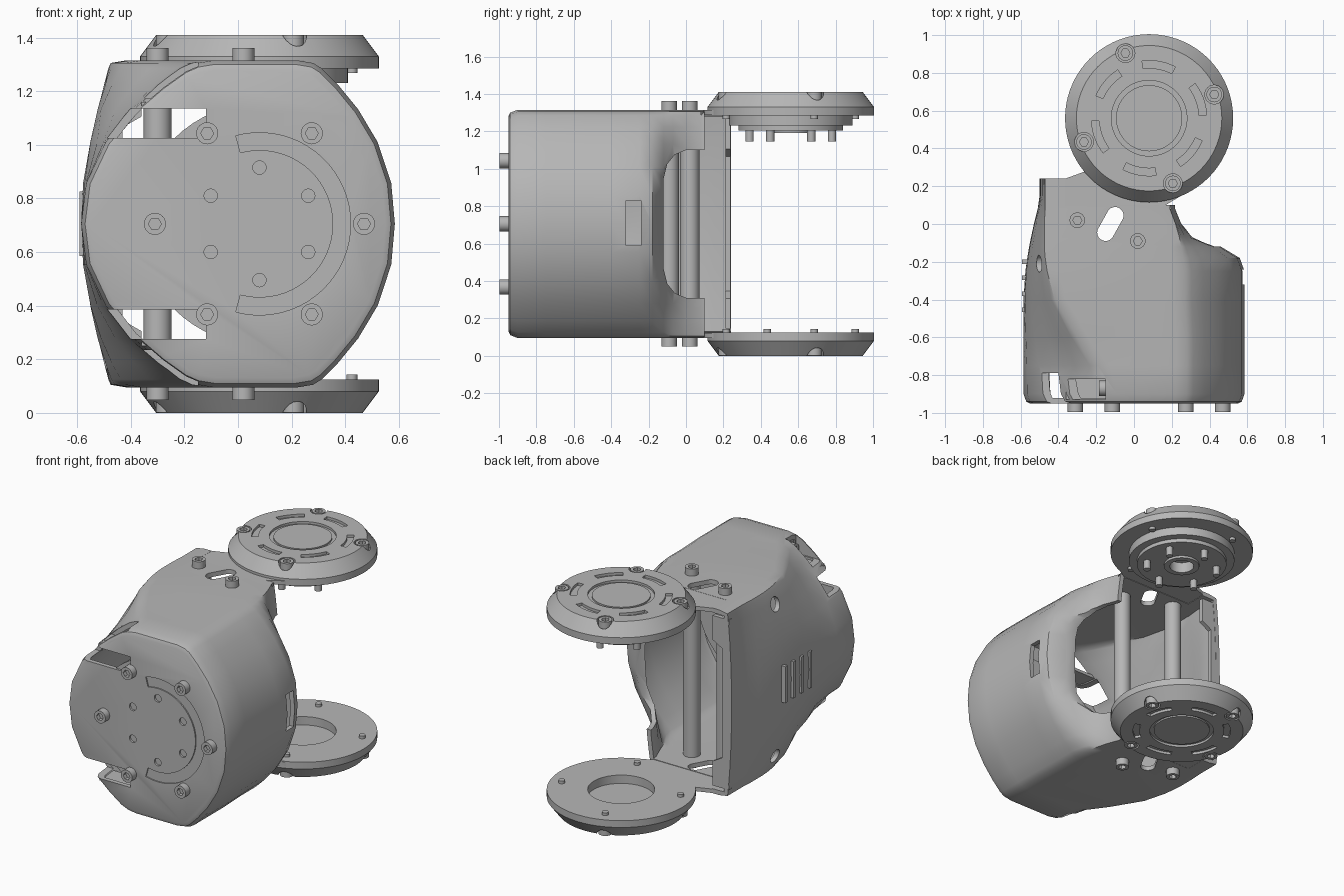
import bpy, bmesh, math
from mathutils import Vector

MID = 0.705           # mirror height of the whole part
HALF = 0.61           # half height of the housing
HUB_X, HUB_Y = 0.08, 0.56
parts = []

if "Cube" in bpy.data.objects:
    bpy.data.objects.remove(bpy.data.objects["Cube"], do_unlink=True)

grey = bpy.data.materials.new("plain_grey")
grey.use_nodes = True
colour = (0.47, 0.47, 0.47, 1)
grey.diffuse_color = colour
grey.node_tree.nodes["Principled BSDF"].inputs["Base Color"].default_value = colour


def finish(name, bm):
    bmesh.ops.recalc_face_normals(bm, faces=bm.faces)
    mesh = bpy.data.meshes.new(name)
    bm.to_mesh(mesh)
    bm.free()
    mesh.materials.append(grey)
    obj = bpy.data.objects.new(name, mesh)
    bpy.context.collection.objects.link(obj)
    parts.append(obj)
    return obj


def apply(obj, modifier):
    bpy.context.view_layer.objects.active = obj
    bpy.ops.object.modifier_apply(modifier=modifier.name)


def cut(target, cutter):
    mod = target.modifiers.new("cut", 'BOOLEAN')
    mod.operation = 'DIFFERENCE'
    mod.solver = 'EXACT'
    mod.object = cutter
    apply(target, mod)
    parts.remove(cutter)
    bpy.data.objects.remove(cutter, do_unlink=True)


def prism(name, outline, axis, low, high):
    """Extrude a flat outline along one axis."""
    place = {'x': lambda u, v, w: (w, u, v),
             'y': lambda u, v, w: (u, w, v),
             'z': lambda u, v, w: (u, v, w)}[axis]
    bm = bmesh.new()
    ends = [[bm.verts.new(place(u, v, w)) for u, v in outline] for w in (low, high)]
    for end in ends:
        bm.faces.new(end)
    for i in range(len(outline)):
        j = (i + 1) % len(outline)
        bm.faces.new((ends[0][i], ends[0][j], ends[1][j], ends[1][i]))
    return finish(name, bm)


def box(name, x, y, z):
    return prism(name, [(x[0], y[0]), (x[1], y[0]), (x[1], y[1]), (x[0], y[1])], 'z', *z)


def circle(cx, cy, r, count=32):
    return [(cx + r * math.cos(math.tau * i / count), cy + r * math.sin(math.tau * i / count))
            for i in range(count)]


def arc_band(cx, cy, inner, outer, start, end, count=12):
    angles = [math.radians(start + (end - start) * i / count) for i in range(count + 1)]
    rim = [(cx + outer * math.cos(a), cy + outer * math.sin(a)) for a in angles]
    return rim + [(cx + inner * math.cos(a), cy + inner * math.sin(a)) for a in reversed(angles)]


def lathe(name, profile):
    """Turn a profile about the hub axis."""
    bm = bmesh.new()
    verts = [bm.verts.new((HUB_X + r, HUB_Y, z)) for r, z in profile]
    edges = [bm.edges.new(pair) for pair in zip(verts, verts[1:])]
    bmesh.ops.spin(bm, geom=verts + edges, cent=(HUB_X, HUB_Y, 0), axis=(0, 0, 1),
                   angle=math.tau, steps=72, use_duplicate=False)
    bmesh.ops.remove_doubles(bm, verts=bm.verts, dist=0.0005)
    return finish(name, bm)


def polar(cx, cy, r, degrees):
    a = math.radians(degrees)
    return cx + r * math.cos(a), cy + r * math.sin(a)


# Socket head screw, shared by every screw position
screw = prism("post_screw", circle(0, 0, 0.041, 24), 'z', -0.01, 0.046)
cut(screw, prism("socket", circle(0, 0, 0.024, 6), 'z', 0.02, 0.1))
screw_mesh = screw.data
parts.remove(screw)
bpy.data.objects.remove(screw)


def add_screw(name, location, direction):
    obj = bpy.data.objects.new(name, screw_mesh)
    obj.location = location
    obj.rotation_euler = Vector(direction).to_track_quat('Z', 'Y').to_euler()
    bpy.context.collection.objects.link(obj)
    parts.append(obj)


# Housing: sections along y as (y, scale, left corner, left mid, right corner, right mid)
stations = [
    (-0.95, 0.94, -0.15, -0.585, 0.28, 0.585), (-0.94, 0.975, -0.15, -0.585, 0.28, 0.585),
    (-0.9, 1, -0.15, -0.585, 0.28, 0.585), (-0.75, 1, -0.19, -0.585, 0.28, 0.585),
    (-0.6, 1, -0.3, -0.585, 0.28, 0.585), (-0.4, 1, -0.42, -0.585, 0.27, 0.585),
    (-0.25, 1, -0.46, -0.575, 0.27, 0.585), (-0.18, 1, -0.47, -0.565, 0.26, 0.56),
    (-0.12, 1, -0.475, -0.555, 0.25, 0.46), (-0.07, 1, -0.475, -0.545, 0.24, 0.34),
    (0, 1, -0.475, -0.53, 0.22, 0.27), (0.08, 1, -0.47, -0.51, 0.19, 0.235),
    (0.15, 1, -0.47, -0.5, 0.19, 0.23), (0.24, 1, -0.47, -0.5, 0.19, 0.23)]


def section(scale, left, left_mid, right, right_mid):
    points = []
    for corner, mid, side in ((right, right_mid, 1), (left, left_mid, -1)):
        upper = [(corner - side * 0.06, HALF), (corner, HALF - 0.01)]
        upper += [(corner + (mid - corner) * (1 - t ** 2.25), t * HALF)
                  for t in (0.95, 0.85, 0.7, 0.5, 0.25)]
        run = upper + [(mid, 0)] + [(x, -z) for x, z in reversed(upper)]
        points += run[::side]
    return [(x * scale, MID + z * scale) for x, z in points]


bm = bmesh.new()
rings = [[bm.verts.new((x, y, z)) for x, z in section(*rest)] for y, *rest in stations]
bm.faces.new(rings[0])
for a, b in zip(rings, rings[1:]):
    for i in range(len(a)):
        j = (i + 1) % len(a)
        bm.faces.new((a[i], a[j], b[j], b[i]))
housing = finish("housing", bm)
shell = housing.modifiers.new("wall", 'SOLIDIFY')
shell.thickness = 0.03
shell.offset = -1
apply(housing, shell)

# Housing openings: open back, side window, side slot, cable slots, front recess
cut(housing, box("back", (-0.36, 1), (0.1, 0.4), (-1, 2)))
window = [(0.3, -0.395), (0, -0.395), (-0.06, -0.37), (-0.1, -0.32), (-0.12, -0.24)]
window = [(y, MID + z) for y, z in window] + [(y, MID - z) for y, z in reversed(window)]
cut(housing, prism("window", window, 'x', 0.08, 0.9))
cut(housing, box("slot", (0.5, 0.7), (-0.32, -0.24), (0.59, 0.83)))
slot = [polar(-0.1, 0.045, 0.045, a) for a in range(-20, 161, 20)]
slot += [polar(-0.15, -0.045, 0.045, a) for a in range(160, 341, 20)]
cut(housing, prism("cable_slot", slot, 'z', -1, 2))
cut(housing, prism("recess", arc_band(HUB_X, MID, 0.275, 0.34, -105, 105, 36), 'y', -1, -0.942))
for k in range(6):
    x, z = polar(HUB_X, MID, 0.21, 30 + 60 * k)
    cut(housing, prism("hole", circle(x, z, 0.025, 16), 'y', -1, -0.937))


def mirrored_z(low, high, sign):
    return sorted((MID + sign * low, MID + sign * high))


for sign, end in ((1, "upper"), (-1, "lower")):
    cut(housing, box("notch", (-0.8, -0.12), (-1.1, -0.79), mirrored_z(0.32, 0.43, sign)))
    cut(housing, box("pocket", (-0.4, -0.15), (-0.93, -0.82), mirrored_z(0.47, 0.8, sign)))
    cut(housing, prism("side_hole", circle(-0.21, MID + sign * 0.5, 0.045, 20), 'x', -0.8, -0.45))
    # Pocket shelf and its cross screw
    box(end + "_pocket_shelf", (-0.36, -0.11), (-0.93, -0.8), mirrored_z(0.435, 0.455, sign))
    box(end + "_pocket_wall", (-0.14, -0.11), (-0.93, -0.8), mirrored_z(0.435, 0.58, sign))
    add_screw(end + "_pocket_screw", (-0.14, -0.87, MID + sign * 0.52), (-1, 0, 0))

# Front backing plate, centre plate and screws
prism("front_backing", circle(HUB_X, MID, 0.45, 64), 'y', -0.936, -0.88)
prism("front_centre", circle(HUB_X, MID, 0.12, 48), 'y', -0.935, -0.86)
for k in range(6):
    x, z = polar(HUB_X, MID, 0.39, 60 * k)
    add_screw("front_screw", (x, -0.95, z), (0, -1, 0))

# Left side ribs
for k in range(4):
    y = -0.2 - 0.085 * k
    box("side_rib", (-0.592, -0.555), (y - 0.012, y + 0.012), (MID - 0.12, MID + 0.12))

# Back flange, narrow in the middle
flange = [(-0.48, 0.56), (-0.36, 0.56), (-0.36, 0.4), (-0.43, 0.36)]
flange = [(x, MID + z) for x, z in flange] + [(x, MID - z) for x, z in reversed(flange)]
prism("back_flange", flange, 'y', 0.21, 0.238)

# Posts between the two arms
post_places = ((-0.3, 0.02), (0.02, -0.09))
for x, y in post_places:
    prism("post", circle(x, y, 0.052), 'z', 0.12, 1.29)

# Arms and hub discs, mirrored top to bottom
hub_profile = [(0, 0.7), (0.175, 0.7), (0.175, 0.69), (0.2, 0.69), (0.2, HALF + 0.095),
               (0.385, HALF + 0.095), (0.445, 0.625), (0.445, 0.58), (0.2, 0.58),
               (0.2, 0.635), (0, 0.635)]
arm = [(-0.37, 0.238), (-0.37, 0.09), (0.15, 0.09), (0.25, 0.15), (0.32, 0.24), (-0.2, 0.3)]
for sign, end in ((1, "upper"), (-1, "lower")):
    prism(end + "_arm", arm, 'z', *mirrored_z(0.583, 0.609, sign))
    hub = lathe(end + "_hub", [(r, MID + sign * z) for r, z in hub_profile])
    for k in range(6):
        band = arc_band(HUB_X, HUB_Y, 0.265, 0.305, 3 + 60 * k, 37 + 60 * k)
        cut(hub, prism("vent", band, 'z', *mirrored_z(0.688, 0.8, sign)))
    for k in range(4):
        x, y = polar(HUB_X, HUB_Y, 0.367, 20 + 90 * k)
        cut(hub, prism("seat", circle(x, y, 0.05, 24), 'z', *mirrored_z(0.66, 0.8, sign)))
        add_screw(end + "_hub_screw", (x, y, MID + sign * 0.658), (0, 0, sign))
        prism(end + "_screw_tip", circle(x, y, 0.02, 16), 'z', *mirrored_z(0.562, 0.6, sign))
    for x, y in post_places:
        add_screw(end + "_post_screw", (x, y, MID + sign * HALF), (0, 0, sign))

# Drive flange under the upper hub
lathe("drive_flange", [(0, 1.3), (0.33, 1.3), (0.33, 1.23), (0.28, 1.23), (0.28, 1.205),
                       (0.11, 1.205), (0.11, 1.19), (0.075, 1.19), (0.075, 1.26), (0, 1.26)])
for k in range(6):
    x, y = polar(HUB_X, HUB_Y, 0.22, 30 + 60 * k)
    prism("drive_pin", circle(x, y, 0.022, 16), 'z', 1.145, 1.22)

# Smooth curved faces, keep hard edges
bpy.ops.object.select_all(action='DESELECT')
for obj in parts:
    obj.select_set(True)
bpy.context.view_layer.objects.active = housing
bpy.ops.object.shade_smooth_by_angle(angle=math.radians(35))
